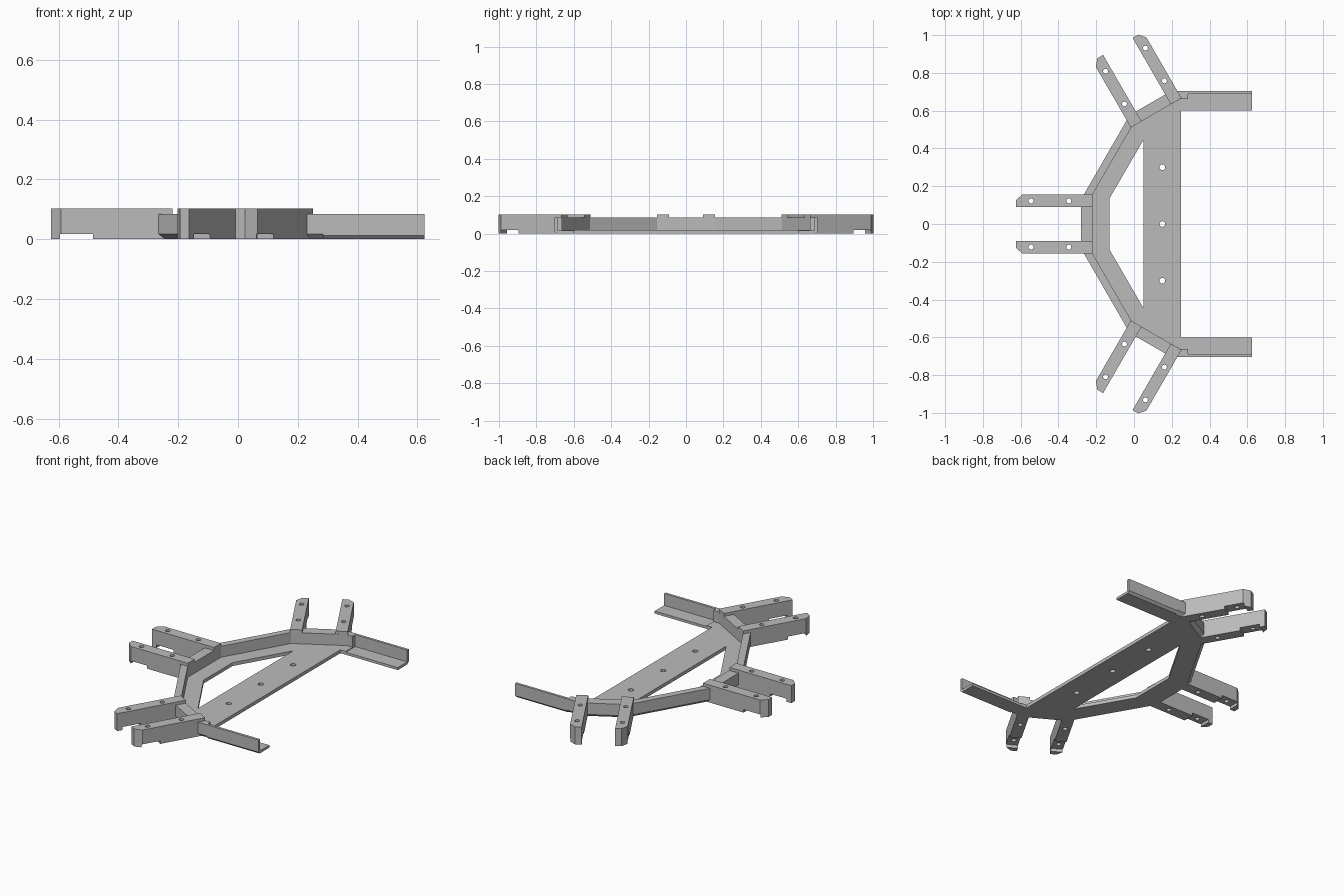
import bpy, bmesh, math
from mathutils import Vector, Matrix

cube = bpy.data.objects.get("Cube")
if cube:
    bpy.data.objects.remove(cube, do_unlink=True)

RIM_H, ARM_H, PLATE_H = 0.085, 0.103, 0.02

grey = bpy.data.materials.new("plain grey")
grey.use_nodes = True
grey.diffuse_color = (0.5, 0.5, 0.5, 1)
grey.node_tree.nodes["Principled BSDF"].inputs["Base Color"].default_value = (0.5, 0.5, 0.5, 1)


def finish(name, bm):
    bmesh.ops.recalc_face_normals(bm, faces=bm.faces)
    mesh = bpy.data.meshes.new(name)
    bm.to_mesh(mesh)
    bm.free()
    mesh.materials.append(grey)
    ob = bpy.data.objects.new(name, mesh)
    bpy.context.collection.objects.link(ob)
    return ob


def circle(x, y, r, n=20):
    return [(x + r * math.cos(2 * math.pi * i / n), y + r * math.sin(2 * math.pi * i / n)) for i in range(n)]


def prism(name, outline, z0, z1, holes=()):
    """Flat outline with holes, extruded upward."""
    bm = bmesh.new()
    edges = []
    for loop in [outline, *holes]:
        vs = [bm.verts.new((x, y, z0)) for x, y in loop]
        edges += [bm.edges.new((vs[i - 1], vs[i])) for i in range(len(vs))]
    bmesh.ops.triangle_fill(bm, edges=edges, use_beauty=True, use_dissolve=False, normal=(0, 0, 1))
    bmesh.ops.dissolve_limit(bm, angle_limit=0.01, verts=[], edges=bm.edges[:])
    top = bmesh.ops.extrude_face_region(bm, geom=bm.faces[:])["geom"]
    bmesh.ops.translate(bm, verts=[v for v in top if isinstance(v, bmesh.types.BMVert)], vec=(0, 0, z1 - z0))
    return finish(name, bm)


def loft(name, sections):
    """Skin equal-sized closed sections and cap both ends."""
    bm = bmesh.new()
    rings = [[bm.verts.new(p) for p in s] for s in sections]
    n = len(rings[0])
    for a, b in zip(rings, rings[1:]):
        for i in range(n):
            bm.faces.new((a[i - 1], a[i], b[i], b[i - 1]))
    bm.faces.new(rings[0])
    bm.faces.new(rings[-1])
    return finish(name, bm)


# Inner line of the rim, mirrored across y
half = [(0.285, 0.663), (0.2475, 0.663), (-0.0125, 0.514), (-0.22, 0.155)]
path = half + [(x, -y) for x, y in reversed(half)]

# Base plate: long bar, rim flange, large opening and bolt holes
opening = [(0.05, 0.445), (-0.13, 0.135), (-0.13, -0.135), (0.05, -0.445)]
bolts = [circle(0.15, y, 0.015) for y in (-0.3, 0, 0.3)]
bar_edge = [(0.285, -0.6), (0.25, -0.6), (0.25, 0.6), (0.285, 0.6)]
prism("base_plate", path + bar_edge, 0, PLATE_H, [opening] + bolts)

# Rim wall: mitred sections, thicker where the arms join, bottom edge chamfered
widths = [0.04, 0.06, 0.04, 0.06, 0.04, 0.06, 0.04]
pts = [Vector(p) for p in path]
normals = []
for a, b in zip(pts, pts[1:]):
    d = (b - a).normalized()
    normals.append(Vector((d.y, -d.x)))


def outward(i, inset):
    """Mitred offset from path point i to the outer rim line."""
    if i in (0, len(pts) - 1):
        k = min(i, len(normals) - 1)
        return normals[k] * (widths[k] - inset)
    n1, n2 = normals[i - 1], normals[i]
    return Matrix((n1, n2)).inverted() @ Vector((widths[i - 1] - inset, widths[i] - inset))


sections = []
for i, p in enumerate(pts):
    foot, outer = p + outward(i, 0.02), p + outward(i, 0)
    sections.append([(*p, 0), (*foot, 0), (*outer, 0.018), (*outer, RIM_H), (*p, RIM_H)])
loft("rim_wall", sections)

# Angle brackets at the two ends
profile = [(0.6, 0), (0.69, 0), (0.703, 0.013), (0.703, RIM_H), (0.688, RIM_H), (0.688, 0.015), (0.6, 0.015)]
for side, s in (("left", 1), ("right", -1)):
    loft(side + "_angle_bracket", [[(x, s * y, z) for y, z in profile] for x in (0.285, 0.625)])

# Three pairs of drilled arms, notched underneath near the tip.
# Local frame: arms point along -x, origin on the rim's inner line.
groups = [("middle", (-0.22, 0, 0), 0), ("back", (0.1175, 0.5885, 0), -60), ("front", (0.1175, -0.5885, 0), 60)]
for group, origin, angle in groups:
    place = Matrix.Translation(origin) @ Matrix.Rotation(math.radians(angle), 4, "Z")
    for k, s in enumerate((1, -1)):
        outline = [(0, 0.09), (0, 0.155), (-0.372, 0.155), (-0.406, 0.125), (-0.406, 0.09)]
        holes = [circle(x, s * 0.122, 0.013) for x in (-0.125, -0.325)]
        arm = prism(f"{group}_arm_{k + 1}", [(x, s * y) for x, y in outline], 0, ARM_H, holes)
        notch = prism("notch_cutter", [(-0.375, s * 0.05), (-0.265, s * 0.05), (-0.265, s * 0.2), (-0.375, s * 0.2)],
                      -0.05, 0.018)
        notch.hide_render = True
        arm.matrix_world = notch.matrix_world = place
        cut = arm.modifiers.new("notch", "BOOLEAN")
        cut.operation, cut.object, cut.solver = "DIFFERENCE", notch, "EXACT"
        bpy.context.view_layer.objects.active = arm
        bpy.ops.object.modifier_apply(modifier=cut.name)
        bpy.data.objects.remove(notch, do_unlink=True)
